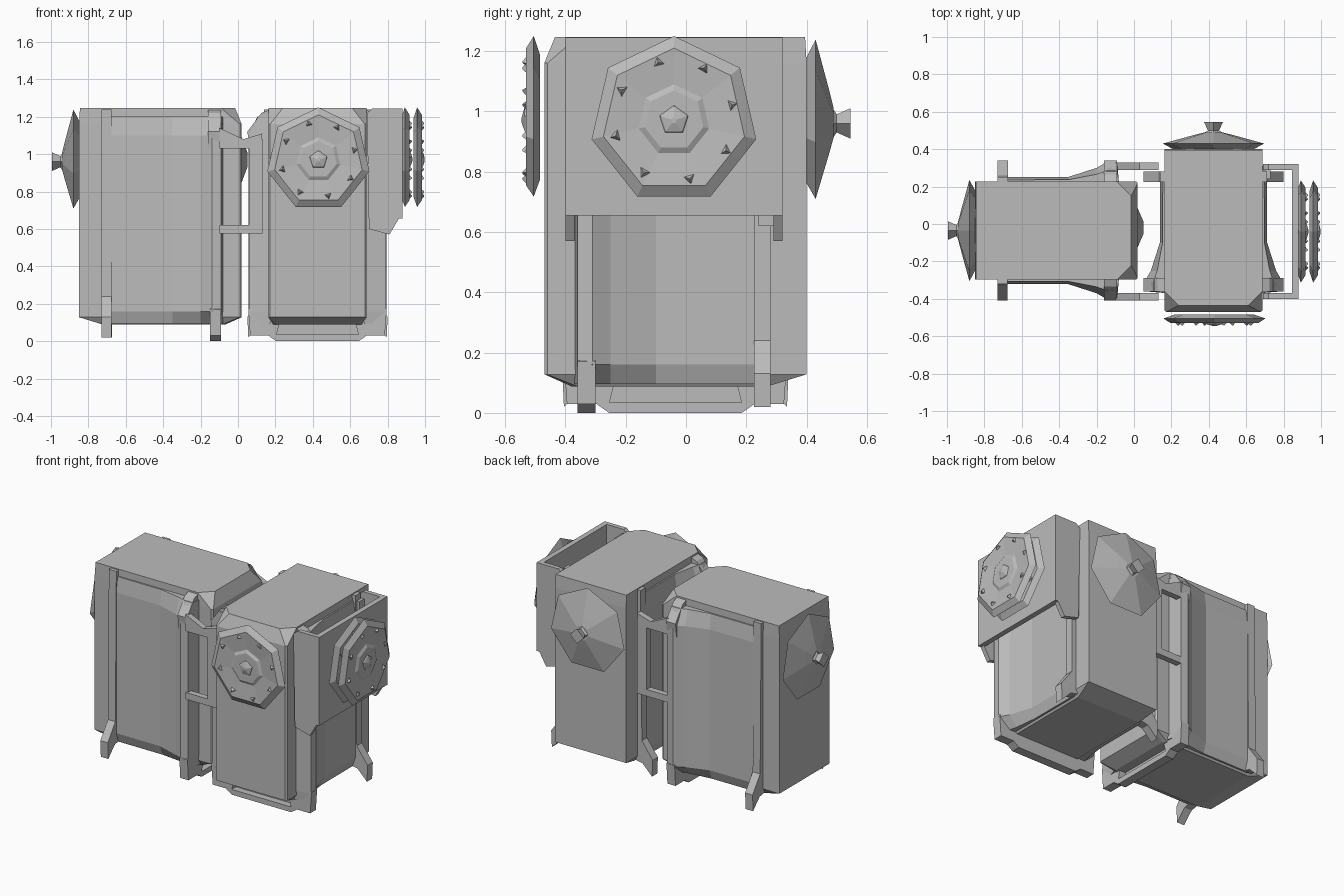
import bpy, bmesh, math
from mathutils import Matrix, Vector

cube = bpy.data.objects.get("Cube")
if cube:
    bpy.data.objects.remove(cube, do_unlink=True)

grey = bpy.data.materials.new("plain grey")
grey.use_nodes = True
COLOUR = (0.5, 0.5, 0.5, 1)
grey.diffuse_color = COLOUR
grey.node_tree.nodes["Principled BSDF"].inputs["Base Color"].default_value = COLOUR

# Placement of the two identical units: one faces -y, the other faces +x
WORLD = Matrix()
UNIT_B = Matrix.Translation((0.425, 0, 0))
UNIT_A = Matrix.Translation((-0.45, -0.035, 0)) @ Matrix.Rotation(math.pi / 2, 4, 'Z')


def loft(name, loops, matrix):
    """Skin a stack of equal-length point loops and cap both ends."""
    bm = bmesh.new()
    rings = [[bm.verts.new(p) for p in loop] for loop in loops]
    for a, b in zip(rings, rings[1:]):
        for i in range(len(a)):
            j = (i + 1) % len(a)
            bm.faces.new((a[i], a[j], b[j], b[i]))
    bm.faces.new(rings[0])
    bm.faces.new(rings[-1])
    bmesh.ops.recalc_face_normals(bm, faces=bm.faces)
    mesh = bpy.data.meshes.new(name)
    bm.to_mesh(mesh)
    bm.free()
    mesh.materials.append(grey)
    obj = bpy.data.objects.new(name, mesh)
    obj.matrix_world = matrix
    bpy.context.collection.objects.link(obj)


def prism_y(name, outline, lo, hi, matrix):
    """Extrude an (x, z) outline along y."""
    loft(name, [[(x, y, z) for x, z in outline] for y in (lo, hi)], matrix)


def box(name, x, y, z, matrix):
    prism_y(name, [(x[0], z[0]), (x[1], z[0]), (x[1], z[1]), (x[0], z[1])], *y, matrix)


def lathe(name, profile, sides, matrix, phase=math.pi / 2):
    """Turn (radius, depth) points about the local z axis."""
    angles = [phase + math.tau * i / sides for i in range(sides)]
    loft(name, [[(r * math.cos(a), r * math.sin(a), t) for a in angles]
                for r, t in profile], matrix)


def facing(direction, position):
    d = Vector(direction)
    return Matrix.Translation(position) @ d.to_track_quat('Z', 'Y').to_matrix().to_4x4()


def bolted_disc(name, matrix):
    """Seven-sided plate with a raised rim, a hub and a ring of pointed bolts."""
    lathe(name + "_plate", [(0.22, 0), (0.28, 0.02), (0.24, 0.045), (0.12, 0.035),
                            (0.10, 0.045)], 7, matrix)
    lathe(name + "_hub", [(0.055, 0.04), (0.045, 0.05), (0.01, 0.06)], 5, matrix)
    for i in range(8):
        a = math.radians(15 + 45 * i)
        spot = Matrix.Translation((0.2 * math.cos(a), 0.2 * math.sin(a), 0.035))
        lathe(f"{name}_bolt_{i}", [(0.028, 0), (0.004, 0.022)], 3, matrix @ spot, a)


def case_loop(half, rear, front, cut, z):
    """Rectangle in plan with its two front corners cut."""
    return [(-half, rear, z), (half, rear, z), (half, front + cut, z),
            (half - cut, front, z), (cut - half, front, z), (-half, front + cut, z)]


def unit(tag, m):
    # Tall case: bevelled underside, square body, chamfered front corners at the top
    loft(tag + "_case", [case_loop(0.235, 0.27, -0.38, 0.02, 0.088),
                         case_loop(0.263, 0.40, -0.47, 0.01, 0.128),
                         case_loop(0.263, 0.40, -0.47, 0.01, 1.16),
                         case_loop(0.261, 0.395, -0.435, 0.075, 1.246)], m)

    # Rear cone plate with a blunt square-ended knob
    cone = m @ facing((0, 1, 0), (0, 0.40, 0.96))
    lathe(tag + "_rear_cone", [(0.22, 0), (0.278, 0.03), (0.11, 0.075), (0.05, 0.09)], 7, cone)
    lathe(tag + "_rear_knob", [(0.06, 0.08), (0.03, 0.1), (0.05, 0.145)], 4, cone)

    for side, s in (("left", 1), ("right", -1)):
        # Side skin that sweeps out straight into the front post
        skin = [(0.25, 0.25), (0.285, 0.25), (0.287, -0.1), (0.335, -0.25),
                (0.37, -0.31), (0.365, -0.36), (0.25, -0.37)]
        loft(f"{tag}_{side}_skin",
             [[(s * (0.25 + (x - 0.25) * k), y, z) for x, y in skin]
              for k, z in ((0.35, 0.095), (1, 0.16), (1, 1.1), (0.6, 1.2))], m)

        # Rear post with a splayed foot
        rear = [(0.25, 1.24), (0.285, 1.24), (0.295, 0.24), (0.375, 0.13),
                (0.37, 0.02), (0.30, 0.09), (0.25, 0.10)]
        prism_y(f"{tag}_{side}_rear_post", [(s * x, z) for x, z in rear], 0.225, 0.28, m)

        # Bumper wing below the front post
        wing = [(0.22, 0.03), (0.36, 0.03), (0.37, 0.17), (0.30, 0.22), (0.2, 0.11)]
        prism_y(f"{tag}_{side}_bumper_wing", [(s * x, z) for x, z in wing], -0.36, -0.30, m)

        # Slanted cap on top of the front post
        cap = [(0.25, 1.24), (0.30, 1.22), (0.375, 1.12), (0.36, 1.02), (0.25, 1.02)]
        prism_y(f"{tag}_{side}_post_cap", [(s * x, z) for x, z in cap], -0.36, -0.29, m)

    # Front bumper: lower bar, upper bar and recessed back
    prism_y(tag + "_bumper_bar", [(-0.27, 0.035), (-0.22, 0), (0.22, 0), (0.27, 0.035)],
            -0.36, -0.30, m)
    box(tag + "_bumper_top", (-0.22, 0.22), (-0.36, -0.30), (0.095, 0.13), m)
    box(tag + "_bumper_back", (-0.22, 0.22), (-0.315, -0.30), (0.02, 0.12), m)


unit("front_unit", UNIT_B)
unit("side_unit", UNIT_A)

# Bolted disc on the front unit and the low hub on the side unit
bolted_disc("front_disc", facing((0, -1, 0), (0.43, -0.485, 0.97)))
lathe("side_unit_hub", [(0.12, 0), (0.04, 0.03)], 6, facing((1, 0, 0), (0.02, -0.02, 0.97)))

# Open-topped carrier on the +x side: plate, two side arms and a bracket
box("carrier_plate", (0.845, 0.88), (-0.40, 0.32), (0.655, 1.245), WORLD)
ARM = [(0.69, 1.22), (0.72, 1.245), (0.88, 1.245), (0.88, 0.69), (0.81, 0.57), (0.70, 0.60)]
for name, lo, hi in (("front", -0.40, -0.37), ("rear", 0.29, 0.32)):
    prism_y(f"carrier_{name}_arm", ARM, lo, hi, WORLD)
box("carrier_rear_bracket", (0.68, 0.73), (0.24, 0.31), (0.62, 1.2), WORLD)

# Two stacked discs on the carrier
TURN = Matrix.Rotation(math.pi / 2, 4, 'Y') @ Matrix.Rotation(math.pi / 2, 4, 'Z')
for name, x in (("inner", 0.872), ("outer", 0.938)):
    bolted_disc(f"carrier_{name}_disc", Matrix.Translation((x, -0.04, 0.97)) @ TURN)

# C-shaped brackets between the two units
for name, lo, hi in (("front", -0.41, -0.37), ("rear", 0.29, 0.33)):
    prism_y(f"bracket_{name}_upper_arm", [(-0.10, 1.03), (-0.10, 1.14), (0.03, 1.08),
            (0.13, 1.11), (0.12, 1.03)], lo, hi, WORLD)
    box(f"bracket_{name}_lower_arm", (-0.10, 0.13), (lo, hi), (0.575, 0.62), WORLD)
    box(f"bracket_{name}_upright", (0.06, 0.13), (lo, hi), (0.575, 1.08), WORLD)
